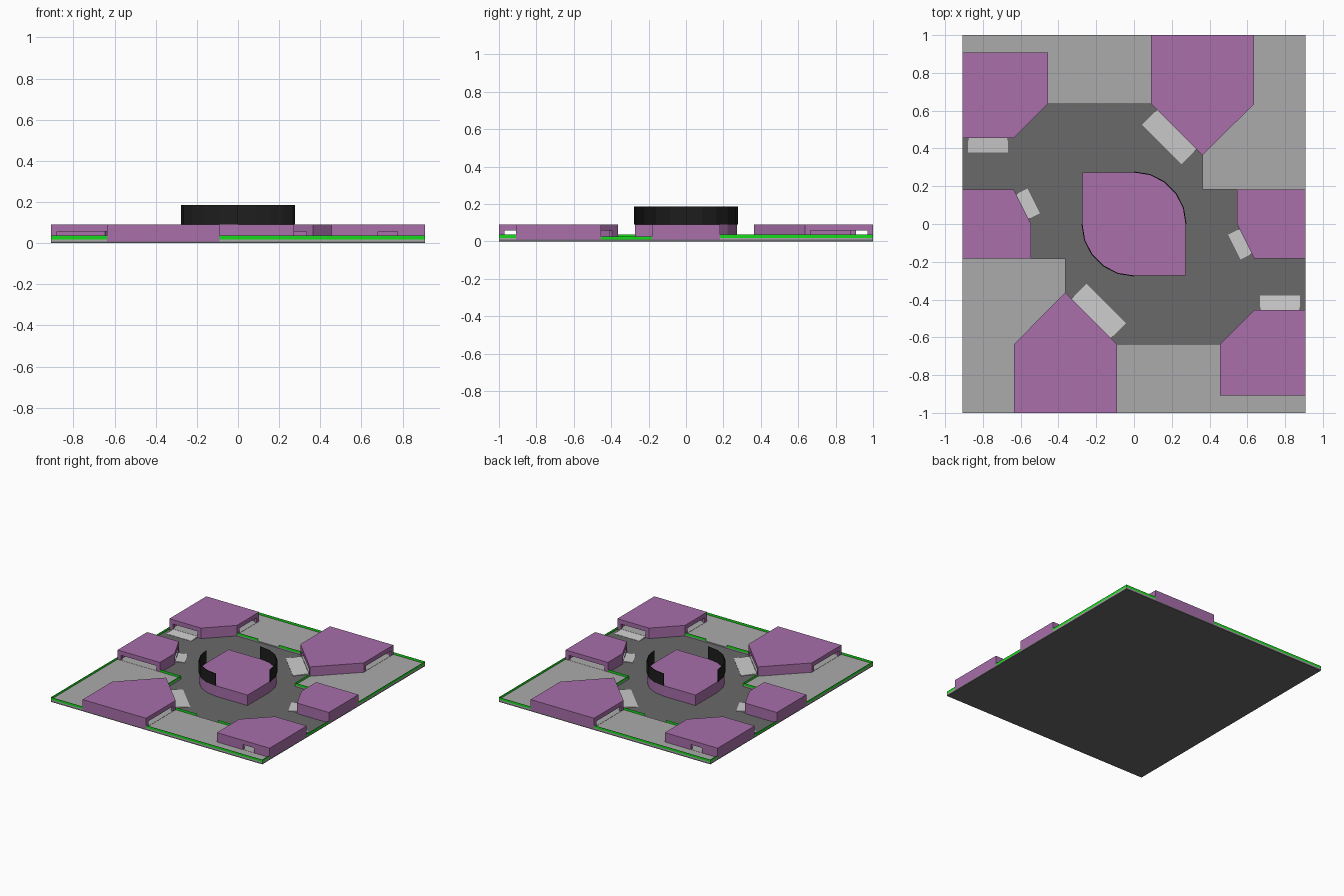
import bpy, bmesh, math
from mathutils import Vector

if "Cube" in bpy.data.objects:
    bpy.data.objects.remove(bpy.data.objects["Cube"])

U = 1 / 11                       # plan grid unit
W, L = 10 * U, 11 * U            # half width, half length
ROAD, DECK, DOOR, ROOF, TOP = 0.009, 0.018, 0.057, U, 0.186
WALL = 0.018


def material(name, r, g, b):
    m = bpy.data.materials.new(name)
    m.diffuse_color = (r, g, b, 1)
    m.use_nodes = True
    m.node_tree.nodes["Principled BSDF"].inputs["Base Color"].default_value = m.diffuse_color
    return m


PURPLE = material("purple", 0.392, 0.158, 0.402)
GREEN = material("green", 0.008, 0.7, 0.01)
DARK = material("road_grey", 0.142, 0.142, 0.142)
GREY = material("deck_grey", 0.41, 0.41, 0.41)
LIGHT = material("ramp_grey", 0.6, 0.6, 0.6)
BLACK = material("black", 0.013, 0.013, 0.013)


def finish(name, bm, mat, recalc=True):
    if recalc:
        bmesh.ops.recalc_face_normals(bm, faces=bm.faces)
    me = bpy.data.meshes.new(name)
    bm.to_mesh(me)
    bm.free()
    me.materials.append(mat)
    ob = bpy.data.objects.new(name, me)
    bpy.context.collection.objects.link(ob)
    return ob


def add_prism(bm, pts, z0, z1):
    lo = [bm.verts.new((p[0], p[1], z0)) for p in pts]
    hi = [bm.verts.new((p[0], p[1], z1)) for p in pts]
    bm.faces.new(lo[::-1])
    bm.faces.new(hi)
    n = len(pts)
    for i in range(n):
        j = (i + 1) % n
        bm.faces.new((lo[i], lo[j], hi[j], hi[i]))


def prism(name, pts, z0, z1, mat):
    bm = bmesh.new()
    add_prism(bm, pts, z0, z1)
    return finish(name, bm, mat)


def sheet(name, paths, mat):
    """Upright strips; each path is (points, z0, z1)."""
    bm = bmesh.new()
    for pts, z0, z1 in paths:
        cols = [(bm.verts.new((x, y, z0)), bm.verts.new((x, y, z1))) for x, y in pts]
        for a, b in zip(cols, cols[1:]):
            bm.faces.new((a[0], b[0], b[1], a[1]))
    return finish(name, bm, mat, False)


def turned(pts, s):
    return [Vector((s * x, s * y)) for x, y in pts]


def inset(pts, d):
    """Mitred inward offset of a clockwise outline."""
    out = []
    for i, p in enumerate(pts):
        a = (p - pts[i - 1]).normalized()
        b = (pts[(i + 1) % len(pts)] - p).normalized()
        na, nb = Vector((a.y, -a.x)), Vector((b.y, -b.x))
        out.append(p + (na + nb) * d / (1 + na.dot(nb)))
    return out


def building(name, pts, doors, ramp):
    """doors: edge -> (margin at start, margin at end); ramp: (edge, length)."""
    inner = inset(pts, WALL)
    bm = bmesh.new()
    add_prism(bm, pts, DOOR, ROOF)
    for i, a in enumerate(pts):
        j = (i + 1) % len(pts)
        b, ia, ib = pts[j], inner[i], inner[j]
        if i not in doors:
            add_prism(bm, [a, b, ib, ia], ROAD, DOOR)
            continue
        d = (b - a).normalized()
        n = Vector((d.y, -d.x))
        p, q = a + d * doors[i][0], b - d * doors[i][1]
        add_prism(bm, [a, p, p + n * WALL, ia], ROAD, DOOR)
        add_prism(bm, [q, b, ib, q + n * WALL], ROAD, DOOR)
        if i == ramp[0]:
            rb = bmesh.new()
            o = -n * ramp[1]
            add_prism(rb, [p, q, q + o, p + o], ROAD, DECK)
            rb.verts.ensure_lookup_table()
            for k in (6, 7):
                rb.verts[k].co.z = ROAD + 0.002
            finish(name + "_ramp", rb, LIGHT)
    finish(name, bm, PURPLE)
    prism(name + "_floor", inset(pts, 0.002), ROAD, DECK, GREY)


# Base plate with road surface
prism("base_plate", [(-W, -L), (W, -L), (W, L), (-W, L)], 0, ROAD, DARK)

corner_hall = [(-W, W), (-5*U, W), (-5*U, 7*U), (-7*U, 5*U), (-W, 5*U)]
pointed_hall = [(U, L), (7*U, L), (7*U, 7*U), (4*U, 4*U), (U, 7*U)]
side_hall = [(-W, 2*U), (-7*U, 2*U), (-6*U, 0), (-6*U, -2*U), (-W, -2*U)]
deck_a = [(-W, L), (U, L), (U, 7*U), (-5*U, 7*U), (-5*U, W), (-W, W)]
deck_b = [(7*U, L), (W, L), (W, 2*U), (4*U, 2*U), (4*U, 4*U), (7*U, 7*U)]
kerbs = [
    [(-W, W), (-W, L), (U, L)],
    [(7*U, L), (W, L), (W, 2*U)],
    [(-5*U, 7*U), (-3*U, 7*U)],
    [(-U, 7*U), (U, 7*U)],
    [(4*U, 4*U), (4*U, 2*U), (6*U, 2*U)],
]
road_end = [(-W, 2*U), (-W, 5*U)]

# Everything repeats under a half turn
for s, tag in ((1, "back"), (-1, "front")):
    prism(tag + "_long_deck", turned(deck_a, s), ROAD, DECK, GREY)
    prism(tag + "_corner_deck", turned(deck_b, s), ROAD, DECK, GREY)
    building(tag + "_corner_hall", turned(corner_hall, s),
             {0: (0.135, 0.225), 1: (0.03, 0.03), 3: (0.03, 0.03)}, (3, 0.077))
    building(tag + "_pointed_hall", turned(pointed_hall, s),
             {1: (0.03, 0.03), 3: (0.045, 0.045), 4: (0.03, 0.03)}, (3, 0.113))
    building(tag + "_side_hall", turned(side_hall, s),
             {1: (0.027, 0.03), 3: (0.03, 0.03)}, (1, 0.068))
    strips = [(turned(k, s), DECK, 0.036) for k in kerbs]
    strips.append((turned(road_end, s), ROAD, 0.027))
    sheet(tag + "_kerbs", strips, GREEN)


# Central block: square with two opposite rounded corners
def arc(r):
    return [(r * math.sin(math.radians(18 * i)), r * math.cos(math.radians(18 * i)))
            for i in range(6)]


R = 3 * U
half = arc(R) + [(R, -R)]
prism("centre_block", half + [tuple(-c for c in p) for p in half], ROAD, ROOF, PURPLE)

# Thin curved screens standing on the rounded corners
for s, tag in ((1, "back"), (-1, "front")):
    outline = arc(R + 0.005) + arc(R)[::-1]
    prism(tag + "_curved_screen", turned(outline, s), ROOF, TOP, BLACK)
